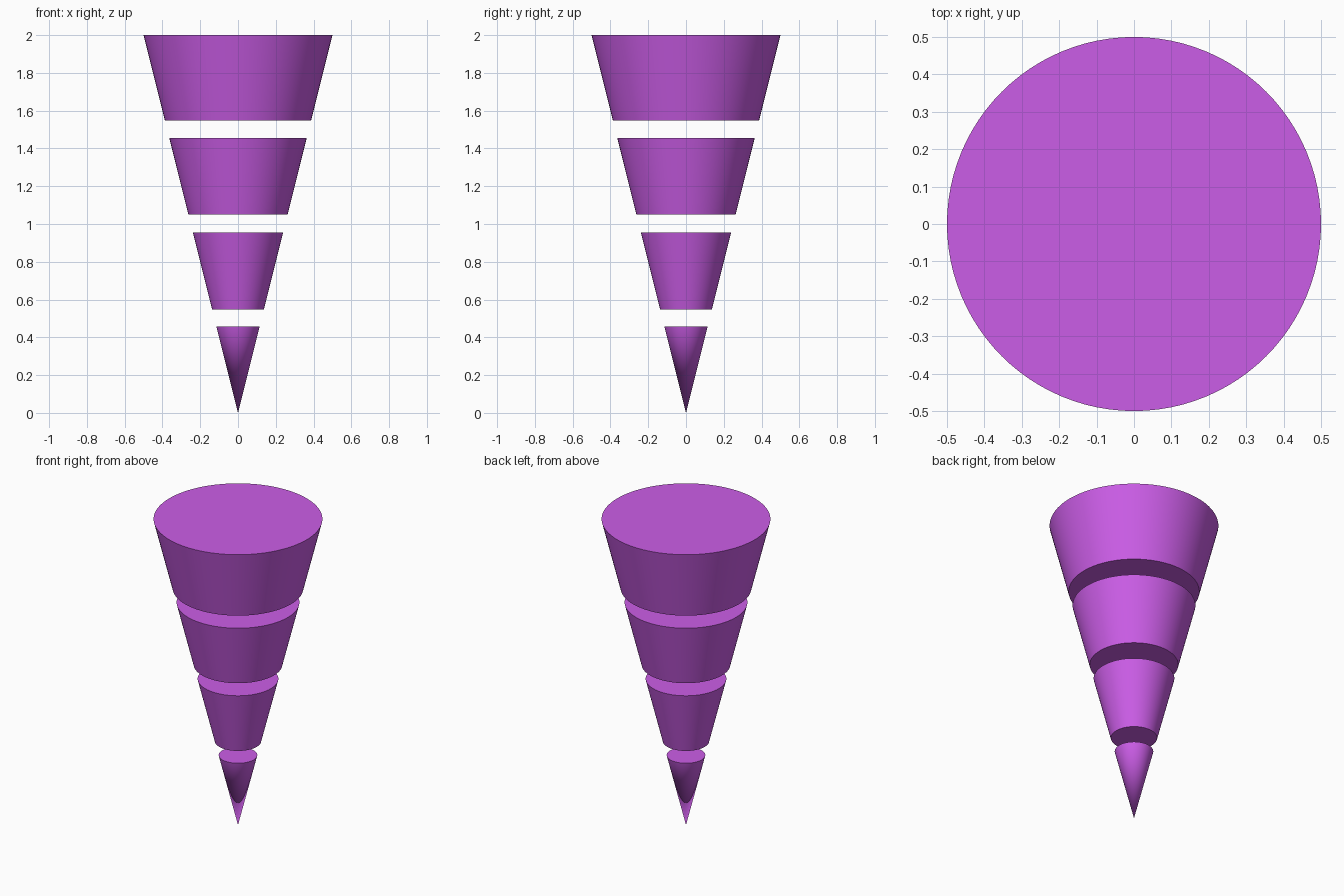
import bpy, math

if "Cube" in bpy.data.objects:
    bpy.data.objects.remove(bpy.data.objects["Cube"])

SLOPE = 0.25  # cone radius per unit of height

purple = bpy.data.materials.new("purple")
purple.diffuse_color = (0.6, 0.11, 0.8, 1)
purple.use_nodes = True
purple.node_tree.nodes["Principled BSDF"].inputs["Base Color"].default_value = purple.diffuse_color


def cone_slice(name, z0, z1):
    """Capped slice of one big upside-down cone between two heights."""
    bpy.ops.mesh.primitive_cone_add(
        vertices=96, radius1=z0 * SLOPE, radius2=z1 * SLOPE,
        depth=z1 - z0, location=(0, 0, (z0 + z1) / 2))
    ob = bpy.context.object
    ob.name = name
    ob.data.materials.append(purple)
    bpy.ops.object.shade_smooth_by_angle(angle=math.radians(40))
    return ob


# Pointed tip, two middle bands and the wide top, separated by thin gaps
cone_slice("tip", 0.0, 0.457)
cone_slice("lower_band", 0.548, 0.956)
cone_slice("upper_band", 1.049, 1.456)
cone_slice("top_band", 1.549, 2.0)
